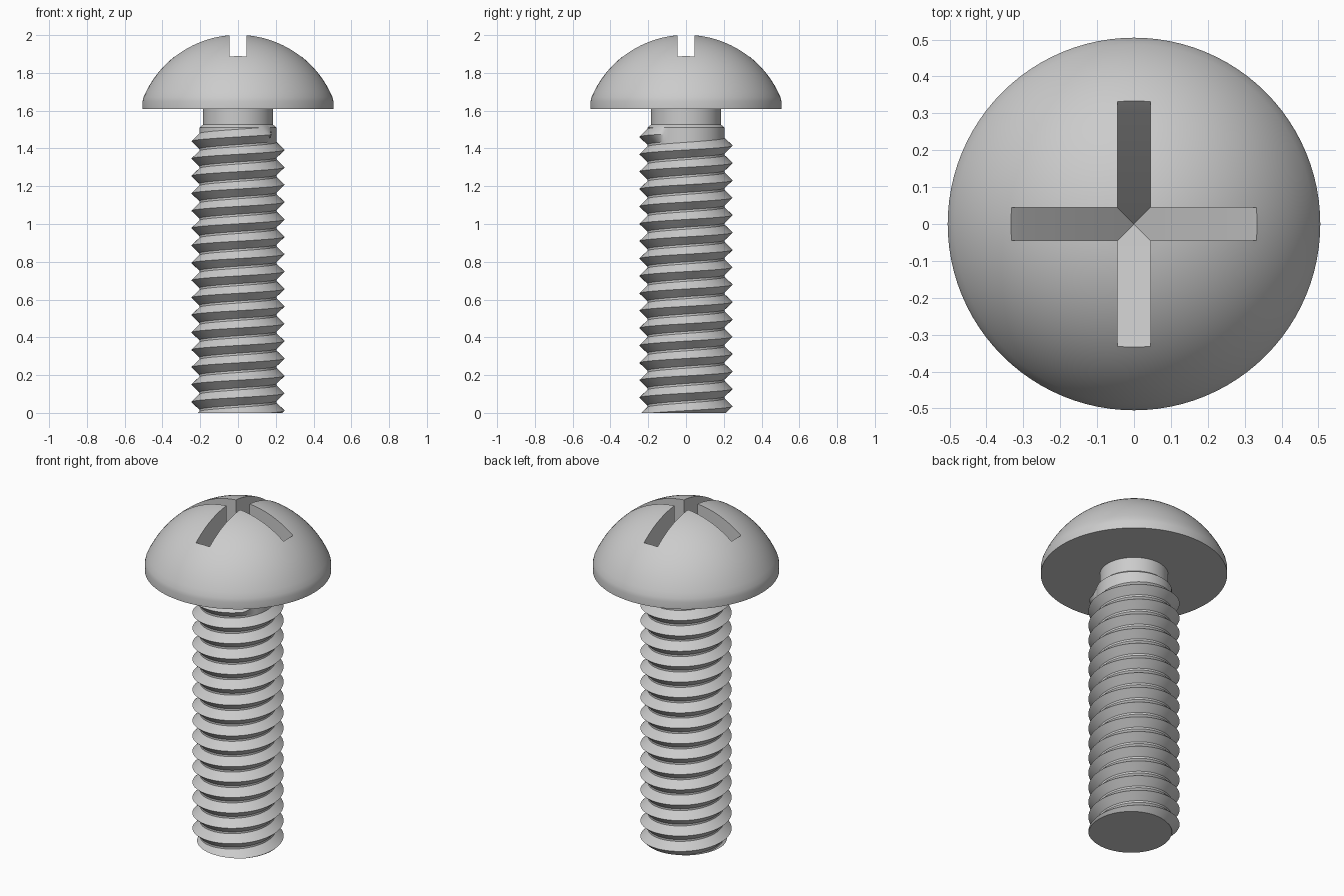
import bpy, bmesh, math
from math import cos, sin, pi

if "Cube" in bpy.data.objects:
    bpy.data.objects.remove(bpy.data.objects["Cube"])

steel = bpy.data.materials.new("grey steel")
steel.use_nodes = True
steel.diffuse_color = (0.6, 0.6, 0.6, 1)
steel.node_tree.nodes["Principled BSDF"].inputs["Base Color"].default_value = (0.6, 0.6, 0.6, 1)

SEG = 96
PITCH, START, LAST = 0.092, 0.012, 15   # thread lead, first crest height, last turn
ROOT, CREST, NECK = 0.205, 0.247, 0.185
COLLAR = 1.51                           # top of the threaded length


def make_object(name, bm):
    bmesh.ops.remove_doubles(bm, verts=bm.verts, dist=1e-5)
    bmesh.ops.recalc_face_normals(bm, faces=bm.faces)
    mesh = bpy.data.meshes.new(name)
    bm.to_mesh(mesh)
    bm.free()
    mesh.materials.append(steel)
    obj = bpy.data.objects.new(name, mesh)
    bpy.context.collection.objects.link(obj)
    return obj


def select_only(obj):
    bpy.ops.object.select_all(action='DESELECT')
    obj.select_set(True)
    bpy.context.view_layer.objects.active = obj


def lathe(bm, profile):
    verts = [bm.verts.new((r, 0, z)) for r, z in profile]
    edges = [bm.edges.new(pair) for pair in zip(verts, verts[1:])]
    bmesh.ops.spin(bm, geom=verts + edges, cent=(0, 0, 0), axis=(0, 0, 1),
                   angle=2 * pi, steps=SEG)


def thread_radius(theta, z):
    # Radius of the V thread, fading out at the end of its last turn
    turn = (z - START) / PITCH - theta / (2 * pi)
    n = round(turn)
    height = max(0, 1 - abs(turn - n) / 0.44)
    if n > LAST:
        height = 0
    elif n == LAST:
        height *= min(1, max(0, (5.75 - theta) / 0.3))
    return ROOT + (CREST - ROOT) * height


# Threaded shank: helical rows clipped flat at both ends
bm = bmesh.new()
offsets = [n + k for n in range(-2, LAST + 3) for k in (-0.44, 0, 0.44)]
grid = []
for i in range(SEG + 1):
    a = 2 * pi * i / SEG
    column = []
    for off in offsets:
        z = min(COLLAR, max(0, START + PITCH * (off + a / (2 * pi))))
        r = thread_radius(a, z)
        column.append(bm.verts.new((r * cos(a), r * sin(a), z)))
    # bevelled collar running in to the neck
    column.append(bm.verts.new((0.18 * cos(a), 0.18 * sin(a), COLLAR + 0.02)))
    grid.append(column)
for left, right in zip(grid, grid[1:]):
    for j in range(len(left) - 1):
        bm.faces.new((left[j], right[j], right[j + 1], left[j + 1]))
bmesh.ops.remove_doubles(bm, verts=bm.verts, dist=1e-5)
bmesh.ops.dissolve_degenerate(bm, edges=bm.edges, dist=1e-5)
rim = [e for e in bm.edges if e.is_boundary and max(v.co.z for v in e.verts) < 0.001]
bmesh.ops.contextual_create(bm, geom=rim)
shank = make_object("threaded_shank", bm)

# Domed head with the plain neck below it
R, CZ, RADIUS = 0.543, 1.46, 0.505
profile = [(0, 1.4), (NECK, 1.4), (NECK, 1.61), (RADIUS, 1.61)]
edge = math.asin(0.5 / R)
for i in range(21):
    a = edge * (1 - i / 20)
    profile.append((R * sin(a), CZ + R * cos(a)))
profile.insert(4, (RADIUS, 1.65))
bm = bmesh.new()
lathe(bm, profile)
head = make_object("domed_head", bm)

# Cross recess cutter: four arms with floors sloping to a central point
W, TOP = 0.045, 2.2
stations = [(W, 1.555), (0.305, 1.86), (0.333, 1.888)]
bm = bmesh.new()
for quarter in range(4):
    ca, sa = [(1, 0), (0, 1), (-1, 0), (0, -1)][quarter]

    def vert(x, y, z):
        return bm.verts.new((x * ca - y * sa, x * sa + y * ca, z))

    def face(*points):
        bm.faces.new([vert(*p) for p in points])

    (r0, z0) = stations[0]
    face((0, 0, 1.5), (r0, W, z0), (r0, -W, z0))
    face((0, 0, TOP), (r0, -W, TOP), (r0, W, TOP))
    for (r0, z0), (r1, z1) in zip(stations, stations[1:]):
        face((r0, -W, z0), (r0, W, z0), (r1, W, z1), (r1, -W, z1))
        face((r0, -W, TOP), (r1, -W, TOP), (r1, W, TOP), (r0, W, TOP))
        for s in (W, -W):
            face((r0, s, z0), (r1, s, z1), (r1, s, TOP), (r0, s, TOP))
    face((r1, -W, z1), (r1, W, z1), (r1, W, TOP), (r1, -W, TOP))
cutter = make_object("recess_cutter", bm)
cutter.hide_render = True

cut = head.modifiers.new("cross_recess", 'BOOLEAN')
cut.operation, cut.solver, cut.object = 'DIFFERENCE', 'EXACT', cutter
select_only(head)
bpy.ops.object.modifier_apply(modifier=cut.name)
bpy.data.objects.remove(cutter)

for obj in (shank, head):
    select_only(obj)
    bpy.ops.object.shade_smooth_by_angle(angle=math.radians(30))
